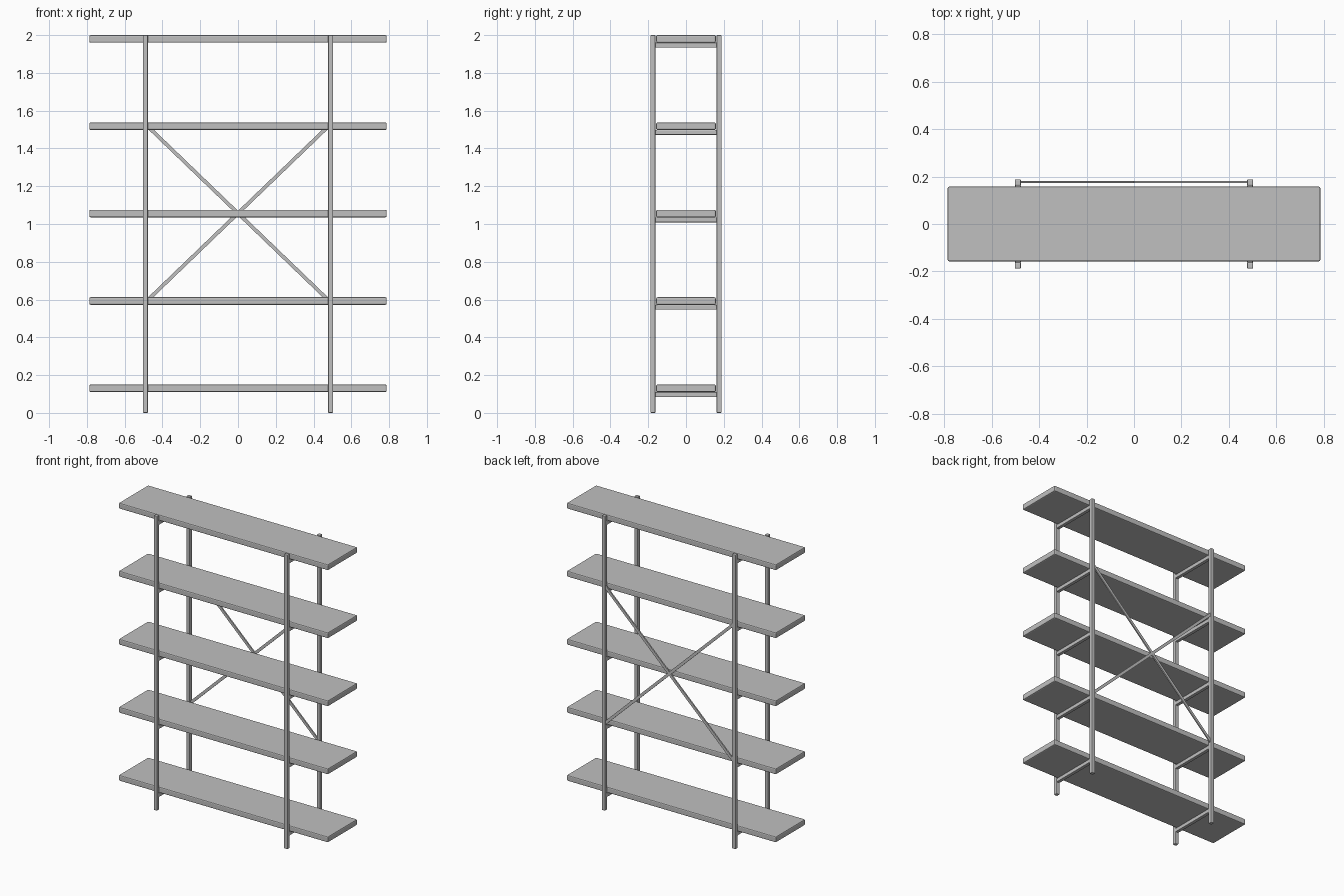
import bpy
from mathutils import Vector

cube = bpy.data.objects.get("Cube")
if cube:
    bpy.data.objects.remove(cube, do_unlink=True)

grey = bpy.data.materials.new("light grey")
grey.use_nodes = True
colour = (0.53, 0.53, 0.53, 1)
grey.diffuse_color = colour
grey.node_tree.nodes["Principled BSDF"].inputs["Base Color"].default_value = colour


def box(name, centre, size, bevel=0.0, segments=2):
    bpy.ops.mesh.primitive_cube_add(size=1, location=centre)
    ob = bpy.context.object
    ob.name = name
    ob.scale = size
    bpy.ops.object.transform_apply(location=False, rotation=False, scale=True)
    ob.data.materials.append(grey)
    if bevel:
        mod = ob.modifiers.new("soft edges", "BEVEL")
        mod.width = bevel
        mod.segments = segments
    return ob


POST_X, POST_Y, POST = 0.49, 0.175, 0.026
SHELF_LENGTH, SHELF_DEPTH, SHELF_THICK = 1.574, 0.316, 0.04
TOP, SPACING = 2.0, 0.4625
sides = ((-1, "right"), (1, "left"))

# Upright posts
for sx, side in sides:
    for sy, end in ((-1, "front"), (1, "back")):
        box(f"{end}_{side}_post", (sx * POST_X, sy * POST_Y, TOP / 2),
            (POST, POST, TOP), 0.004)

# Shelf boards, each resting on a pair of cross rails
for i in range(5):
    top = TOP - i * SPACING
    box(f"shelf_{i + 1}", (0, 0, top - SHELF_THICK / 2),
        (SHELF_LENGTH, SHELF_DEPTH, SHELF_THICK), 0.007)
    for sx, side in sides:
        box(f"{side}_rail_{i + 1}",
            (sx * POST_X, 0, top - SHELF_THICK - POST / 2),
            (POST - 0.002, 2 * POST_Y - POST + 0.004, POST), 0.004)

# Crossed flat braces between the back posts
for sx, side in sides:
    run = Vector((2 * sx * (POST_X - 0.004), 0, 0.935))
    brace = box(f"{side}_rising_brace", (0, POST_Y + 0.002, TOP - 2 * SPACING - 0.018),
                (0.019, 0.009, run.length))
    brace.rotation_euler = run.to_track_quat("Z", "Y").to_euler()
    # Keep the flat of the bar facing the back
    brace.rotation_euler = (0, Vector((0, 1)).angle_signed(Vector((run.x, run.z))), 0)
